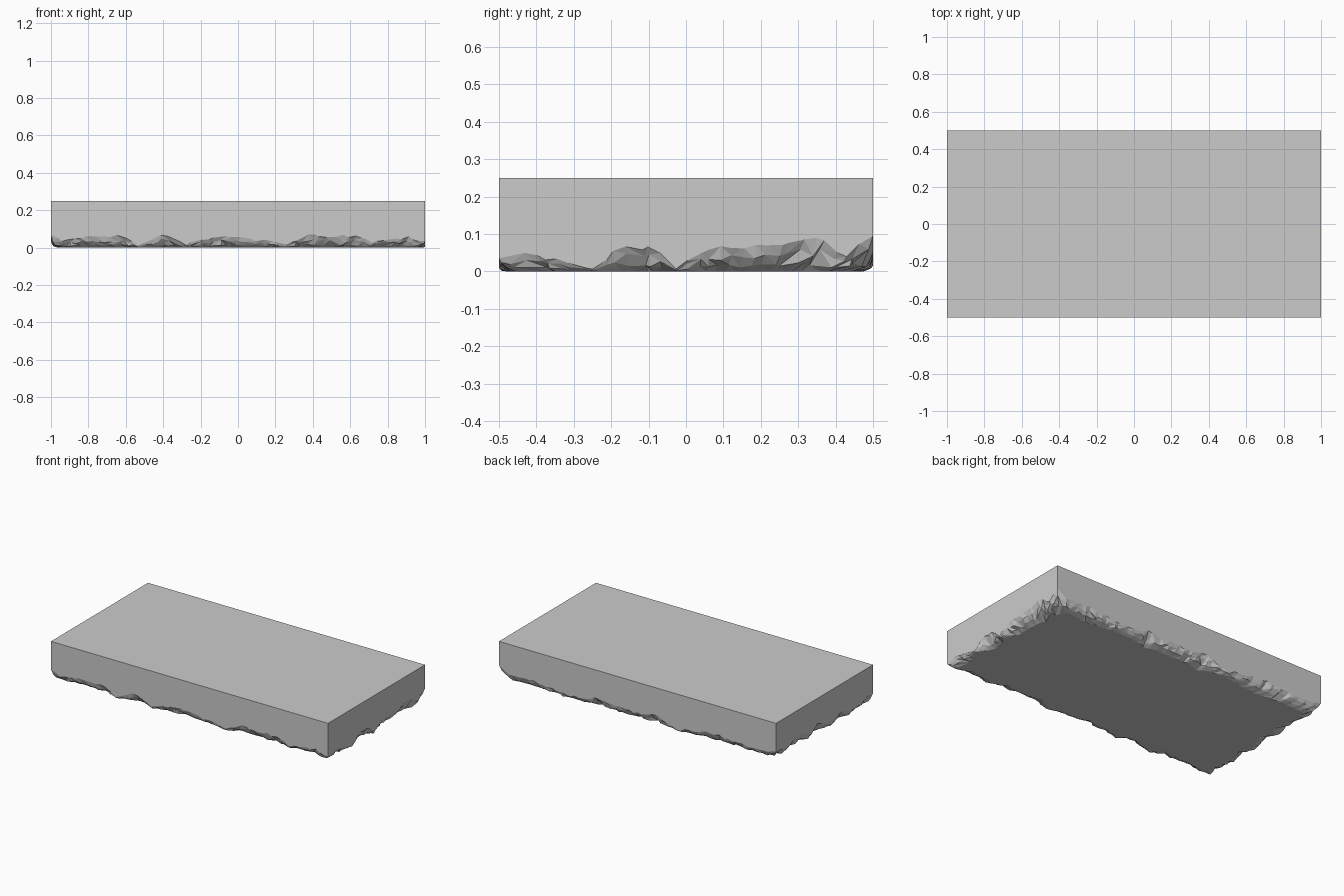
import bpy, bmesh, random

if "Cube" in bpy.data.objects:
    bpy.data.objects.remove(bpy.data.objects["Cube"])

random.seed(4)
W, D, H = 1.0, 0.5, 0.25

# Height of the broken lower edge along each side: (fraction along side, height)
front = [(0, .07), (.03, .035), (.1, .06), (.2, .06), (.225, .012), (.3, .065), (.36, .015),
         (.45, .06), (.53, .045), (.64, .02), (.69, .065), (.82, .06), (.86, .025), (.96, .055), (1, .03)]
right = [(0, .03), (.06, .045), (.2, .025), (.25, .008), (.34, .075), (.43, .05), (.47, .012),
         (.57, .07), (.7, .065), (.86, .09), (.93, .04), (1, .095)]
back = [(0, .095), (.04, .045), (.12, .06), (.26, .03), (.36, .065), (.48, .045), (.57, .065),
        (.64, .015), (.75, .06), (.88, .05), (.96, .045), (1, .06)]
left = [(0, .06), (.1, .055), (.22, .085), (.36, .05), (.45, .085), (.57, .03),
        (.68, .07), (.78, .035), (.9, .05), (1, .07)]


def height(profile, t):
    for (a, ha), (b, hb) in zip(profile, profile[1:]):
        if t <= b:
            return ha + (hb - ha) * (t - a) / (b - a)
    return profile[-1][1]


corners = [(-W, -D), (W, -D), (W, D), (-W, D)]
sides = [(front, 64), (right, 32), (back, 64), (left, 32)]

# Each ring: (share of inset, share of height), from side wall down to the base
steps = [(0, 1), (.18, .58), (.5, .22), (1, 0)]
bm = bmesh.new()
top = [bm.verts.new((x, y, H)) for x, y in corners]
rings = [[] for _ in steps]
starts = []

# Faceted chipped rim
for i, (profile, count) in enumerate(sides):
    starts.append(len(rings[0]))
    (ax, ay), (bx, by) = corners[i], corners[(i + 1) % 4]
    for k in range(count):
        t = k / count
        if k:
            t += random.uniform(-.3, .3) / count
        h = max(.006, height(profile, t) + random.uniform(-.008, .008))
        inset = .012 + h * random.uniform(.75, 1.05)
        x, y = ax + (bx - ax) * t, ay + (by - ay) * t
        for r, (s, f) in enumerate(steps):
            d = inset * s
            if 0 < s < 1:
                d *= random.uniform(.6, 1.4)
                f *= random.uniform(.75, 1.25)
            rings[r].append(bm.verts.new((x * (1 - d / W), y * (1 - d / D), h * f)))

n = len(rings[0])
for upper, lower in zip(rings, rings[1:]):
    for j in range(n):
        k = (j + 1) % n
        if random.random() < .5:
            bm.faces.new((upper[j], lower[j], lower[k]))
            bm.faces.new((upper[j], lower[k], upper[k]))
        else:
            bm.faces.new((upper[j], lower[j], upper[k]))
            bm.faces.new((upper[k], lower[j], lower[k]))

# Flat top, flat base and smooth side walls
bm.faces.new(top)
bm.faces.new(rings[-1][::-1])
for i in range(4):
    end = starts[i + 1] if i < 3 else n
    edge = [rings[0][j % n] for j in range(starts[i], end + 1)]
    bm.faces.new(edge + [top[(i + 1) % 4], top[i]])
bmesh.ops.recalc_face_normals(bm, faces=bm.faces)

mesh = bpy.data.meshes.new("stone_slab")
bm.to_mesh(mesh)
bm.free()
slab = bpy.data.objects.new("stone_slab", mesh)
bpy.context.collection.objects.link(slab)
